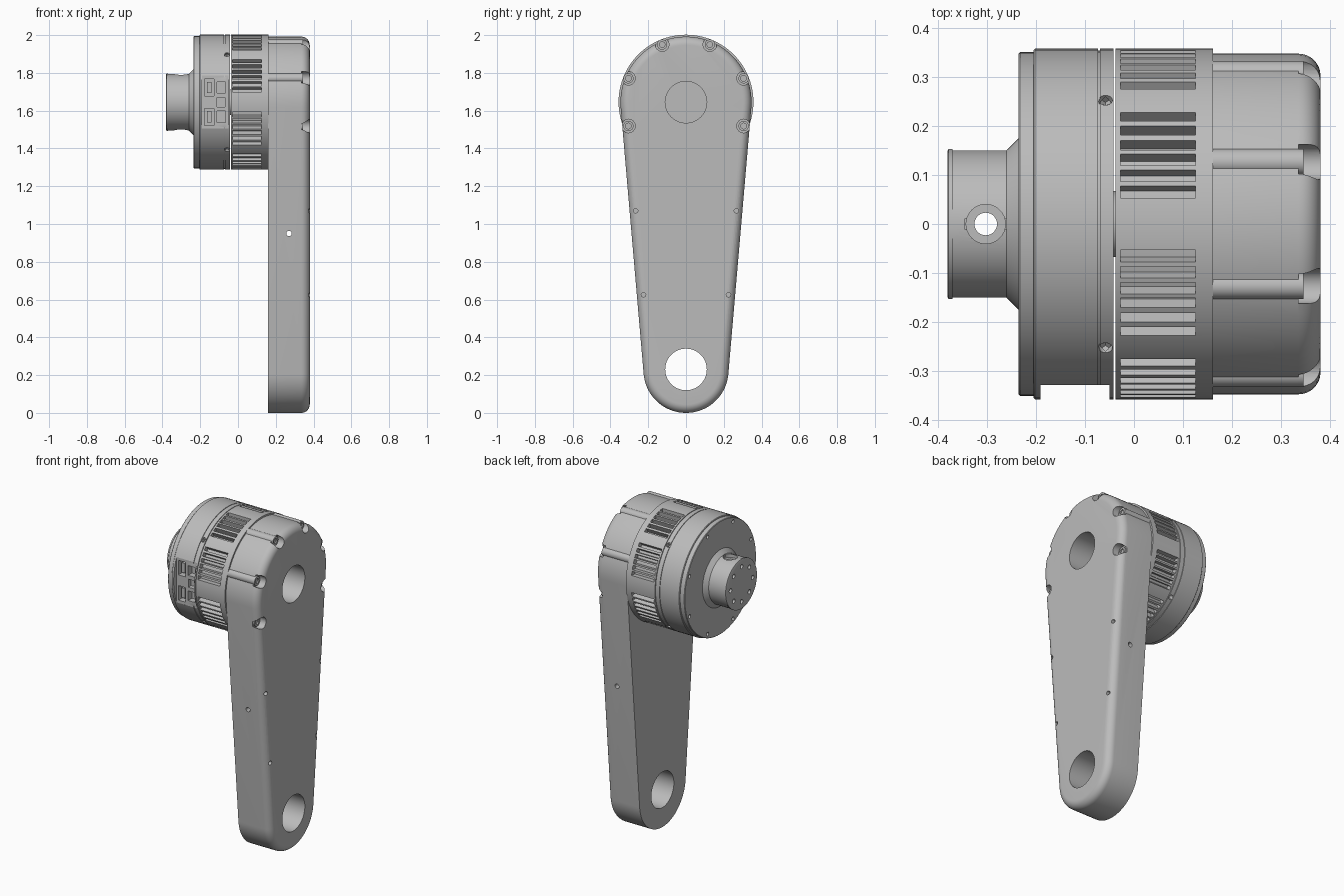
import bpy, bmesh
from math import sin, cos, pi, radians, hypot, asin
from mathutils import Vector

AXIS = 1.645      # height of the motor axis
RIM = 0.357       # motor radius

if "Cube" in bpy.data.objects:
    bpy.data.objects.remove(bpy.data.objects["Cube"])

grey = bpy.data.materials.new("machined grey")
grey.use_nodes = True
grey.diffuse_color = (0.5, 0.5, 0.5, 1)
grey.node_tree.nodes["Principled BSDF"].inputs["Base Color"].default_value = (0.5, 0.5, 0.5, 1)


def finish(name, bm):
    bmesh.ops.remove_doubles(bm, verts=bm.verts, dist=1e-5)
    bmesh.ops.recalc_face_normals(bm, faces=bm.faces)
    mesh = bpy.data.meshes.new(name)
    bm.to_mesh(mesh)
    bm.free()
    mesh.materials.append(grey)
    obj = bpy.data.objects.new(name, mesh)
    bpy.context.collection.objects.link(obj)
    return obj


def loft(name, rings):
    """Skin a list of equal length point rings and cap both ends."""
    bm = bmesh.new()
    loops = [[bm.verts.new(p) for p in ring] for ring in rings]
    count = len(loops[0])
    for a, b in zip(loops, loops[1:]):
        for i in range(count):
            j = (i + 1) % count
            bm.faces.new((a[i], a[j], b[j], b[i]))
    bm.faces.new(loops[0])
    bm.faces.new(loops[-1])
    return finish(name, bm)


def lathe(name, profile, cy=0, cz=AXIS, n=96):
    """Revolve (x, radius) points about an axis parallel to x."""
    return loft(name, [[(x, cy + r * cos(2 * pi * i / n), cz + r * sin(2 * pi * i / n))
                        for i in range(n)] for x, r in profile])


def rod(name, start, end, r, n=32):
    start, end = Vector(start), Vector(end)
    bm = bmesh.new()
    bmesh.ops.create_cone(bm, cap_ends=True, segments=n, radius1=r, radius2=r,
                          depth=(end - start).length)
    turn = (end - start).to_track_quat('Z', 'Y')
    for v in bm.verts:
        v.co = turn @ v.co + (start + end) / 2
    return finish(name, bm)


def box(name, low, high):
    bm = bmesh.new()
    bmesh.ops.create_cube(bm, size=1)
    for v in bm.verts:
        v.co = [(a + b) / 2 + c * (b - a) for a, b, c in zip(low, high, v.co)]
    return finish(name, bm)


def cut(obj, cutter):
    mod = obj.modifiers.new("cut", 'BOOLEAN')
    mod.operation = 'DIFFERENCE'
    mod.solver = 'EXACT'
    mod.object = cutter
    bpy.context.view_layer.objects.active = obj
    bpy.ops.object.modifier_apply(modifier=mod.name)
    bpy.data.objects.remove(cutter)


def polar(deg, r):
    return r * cos(radians(deg)), AXIS + r * sin(radians(deg))


# Tapered arm: two circles joined by tangents, rounded on the outer side
FOOT = 0.225
tilt = asin((0.347 - FOOT) / (AXIS - FOOT))


def arm_outline(x, inset):
    points = []
    for cz, r, first, last in ((AXIS, 0.347, -tilt, pi + tilt),
                               (FOOT, FOOT, pi + tilt, 2 * pi - tilt)):
        for i in range(49):
            a = first + (last - first) * i / 48
            points.append((x, (r - inset) * cos(a), cz + (r - inset) * sin(a)))
    return points


ROUND = 0.045
rings = [arm_outline(0.16, 0)]
for i in range(9):
    a = pi / 2 * i / 8
    rings.append(arm_outline(0.38 - ROUND + ROUND * sin(a), ROUND * (1 - cos(a))))
arm = loft("arm", rings)

cut(arm, rod("foot_hole", (0.1, 0, 0.23), (0.5, 0, 0.23), 0.11, 64))
cut(arm, rod("axis_hole", (0.175, 0, AXIS), (0.5, 0, AXIS), 0.11, 64))
cut(arm, rod("cross_hole", (0.27, -0.5, 0.95), (0.27, 0.5, 0.95), 0.014))
for side in (-1, 1):
    for y, z in ((0.267, 1.07), (0.225, 0.625)):
        cut(arm, rod("cover_hole", (0.32, side * y, z), (0.5, side * y, z), 0.012))

# Bolt pockets, bolts and bosses around the arm head
bolt_profile = [(0.325, 0.027), (0.345, 0.027), (0.345, 0.015), (0.337, 0.015)]
for deg in (-22.5, 22.5, 67.5, 112.5, 157.5, 202.5):
    y, z = polar(deg, 0.33)
    cut(arm, rod("bolt_pocket", (0.335, y, z), (0.5, y, z), 0.036))
    lathe("arm_bolt", bolt_profile, y, z, 24)
    if 0 < deg < 180:
        rod("bolt_boss", (0.16, y, z), (0.334, y, z), 0.027)

# Bearing cap at the bottom of the upper hole
cap = lathe("bearing_cap", [(0.17, 0.108), (0.18, 0.108)])
cut(cap, rod("cap_centre", (0.174, 0, AXIS), (0.3, 0, AXIS), 0.012))
for k in range(6):
    y, z = polar(60 * k + 30, 0.106)
    cut(cap, rod("cap_notch", (0.174, y, z), (0.3, y, z), 0.012))


# Finned motor ring: eight groups of slots
def slotted(x, depth):
    ring = []
    for i in range(720):
        deg = i / 2
        fold = min(deg % 90, 90 - deg % 90)
        slot = 9 <= fold <= 41 and (fold - 9) % 5.4 < 3.2
        y, z = polar(deg, RIM - depth * slot)
        ring.append((x, y, z))
    return ring


loft("finned_ring", [slotted(-0.038, 0), slotted(-0.028, 0), slotted(-0.028, 0.032),
                     slotted(0.125, 0.032), slotted(0.125, 0), slotted(0.161, 0)])
lathe("bearing_core", [(-0.06, 0.067), (-0.02, 0.067)])

# Gearbox housing with its output hub
housing = lathe("gearbox_housing", [
    (-0.38, 0.148), (-0.378, 0.153), (-0.37, 0.153), (-0.37, 0.15), (-0.26, 0.15),
    (-0.235, 0.175), (-0.235, 0.347), (-0.232, 0.35), (-0.205, 0.35), (-0.205, 0.354),
    (-0.202, RIM), (-0.073, RIM), (-0.073, 0.353), (-0.069, 0.353), (-0.069, RIM),
    (-0.042, RIM)])

# Cross pin hole through the hub, counterbored at both ends
cut(housing, rod("pin_hole", (-0.302, 0, AXIS - 0.3), (-0.302, 0, AXIS + 0.3), 0.023))
for side in (-1, 1):
    cut(housing, rod("pin_counterbore", (-0.302, 0, AXIS + side * 0.125),
                     (-0.302, 0, AXIS + side * 0.3), 0.04))
    cut(housing, box("pin_slot", (-0.345, -0.01, AXIS + side * 0.2 - 0.065),
                     (-0.26, 0.01, AXIS + side * 0.2 + 0.065)))

# Screw holes on the hub face and the housing face, vents on the rim
for k in range(8):
    y, z = polar(45 * k, 0.108)
    cut(housing, rod("hub_hole", (-0.5, y, z), (-0.355, y, z), 0.013, 20))
    y, z = polar(45 * k + 22.5, 0.325)
    cut(housing, rod("face_hole", (-0.3, y, z), (-0.22, y, z), 0.011, 20))
for k in range(4):
    deg = 45 + 90 * k
    inner, outer = polar(deg, 0.325), polar(deg, 0.4)
    cut(housing, rod("rim_vent", (-0.058, *inner), (-0.058, *outer), 0.014, 20))
    side = polar(deg + 4, 0.34), polar(deg - 4, 0.34)
    cut(housing, rod("rim_slot", (-0.058, *side[0]), (-0.058, *side[1]), 0.013, 4))

# Connector panel: flat cut with sockets on the front
cut(housing, box("panel_cut", (-0.19, -0.5, AXIS - 0.14), (-0.05, -0.328, AXIS + 0.14)))
for low, high, half in ((-0.178, -0.128, 0.045), (-0.112, -0.066, 0.03)):
    for side in (-1, 1):
        mid = AXIS + side * 0.078
        cut(housing, box("socket", (low, -0.4, mid - half), (high, -0.29, mid + half)))
cut(housing, box("centre_socket", (-0.11, -0.4, AXIS - 0.025), (-0.07, -0.3, AXIS + 0.025)))
for side in (-1, 1):
    mid = AXIS + side * 0.078
    box("plug_core", (-0.165, -0.315, mid - 0.03), (-0.141, -0.28, mid + 0.03))

# Smooth shading with sharp edges kept
bpy.ops.object.select_all(action='DESELECT')
for obj in bpy.context.collection.objects:
    if obj.type == 'MESH' and obj.data.materials and obj.data.materials[0] == grey:
        obj.select_set(True)
        bpy.context.view_layer.objects.active = obj
bpy.ops.object.shade_smooth_by_angle(angle=radians(30))
